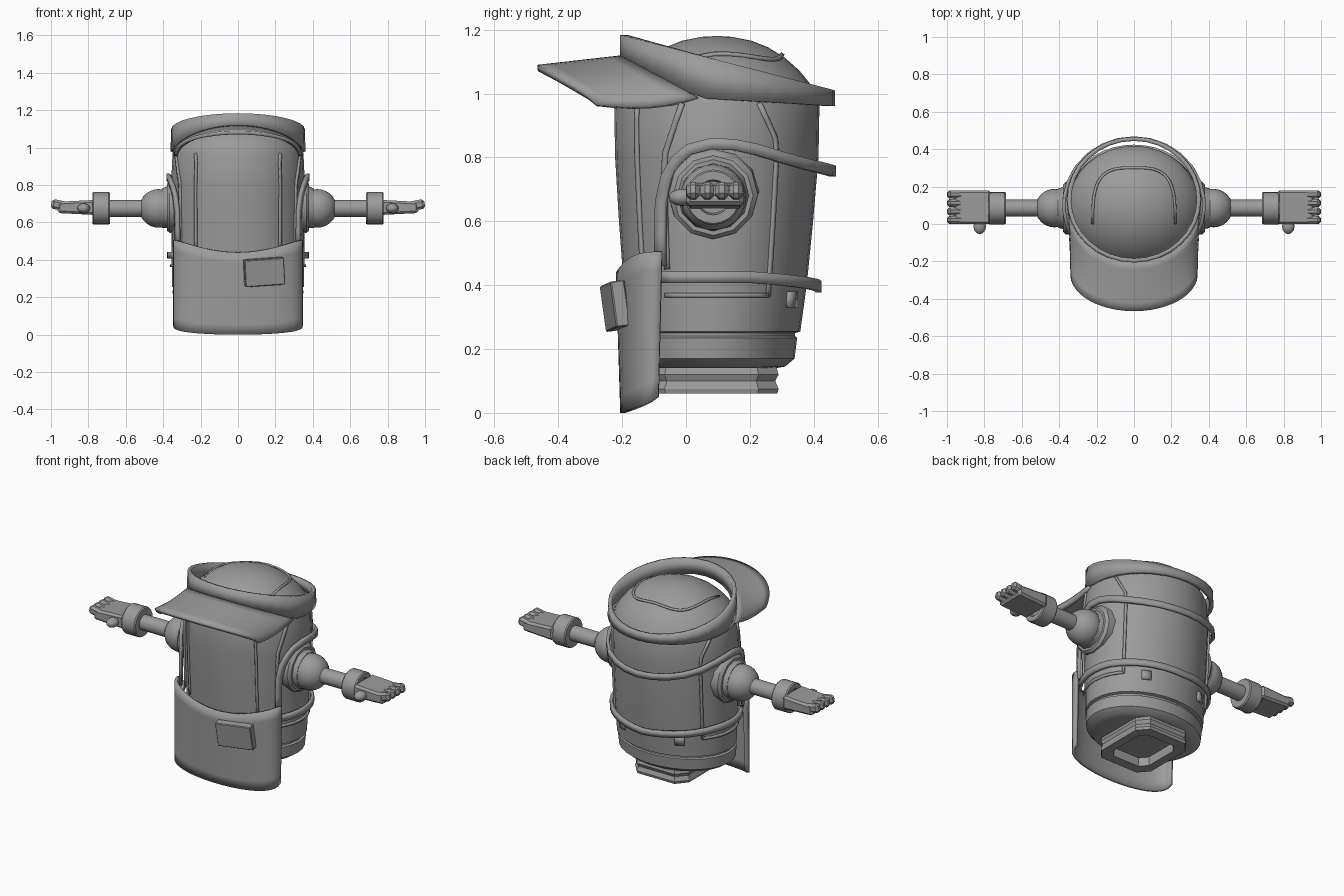
import bpy, bmesh, math
from math import sin, cos, pi, sqrt
from mathutils import Vector, Matrix

cube = bpy.data.objects.get("Cube")
if cube:
    bpy.data.objects.remove(cube)

grey = bpy.data.materials.new("plain_grey")
grey.use_nodes = True
grey.diffuse_color = (0.33, 0.33, 0.33, 1)
grey.node_tree.nodes["Principled BSDF"].inputs["Base Color"].default_value = (0.33, 0.33, 0.33, 1)


def finish(name, bm, thick=0, offset=0, angle=35):
    bmesh.ops.recalc_face_normals(bm, faces=bm.faces)
    me = bpy.data.meshes.new(name)
    bm.to_mesh(me)
    bm.free()
    me.materials.append(grey)
    ob = bpy.data.objects.new(name, me)
    bpy.context.collection.objects.link(ob)
    if thick:
        mod = ob.modifiers.new("thickness", 'SOLIDIFY')
        mod.thickness, mod.offset = thick, offset
    bpy.ops.object.select_all(action='DESELECT')
    ob.select_set(True)
    bpy.context.view_layer.objects.active = ob
    bpy.ops.object.shade_smooth_by_angle(angle=math.radians(angle))
    return ob


def loft(name, rows, wrap=True, caps=False, **kw):
    bm = bmesh.new()
    vs = [[bm.verts.new(p) for p in row] for row in rows]
    n = len(rows[0])
    for r0, r1 in zip(vs, vs[1:]):
        for i in range(n if wrap else n - 1):
            j = (i + 1) % n
            bm.faces.new((r0[i], r0[j], r1[j], r1[i]))
    if caps:
        bm.faces.new(vs[0])
        bm.faces.new(vs[-1])
    return finish(name, bm, **kw)


def ellipse(z, rx, cy, ry, n=32):
    return [(rx * sin(2 * pi * i / n), cy - ry * cos(2 * pi * i / n), z) for i in range(n)]


def ribbon(name, pts, width, thick):
    # flat band following a path around the body
    pts = [Vector(p) for p in pts]
    rows = []
    for i, p in enumerate(pts):
        t = (pts[min(i + 1, len(pts) - 1)] - pts[max(i - 1, 0)]).normalized()
        out = Vector((p.x, p.y - 0.09, max(0, p.z - 0.95) * 2))
        side = t.cross(out).normalized() * width / 2
        rows.append((p - side, p + side))
    return loft(name, rows, wrap=False, thick=thick)


def spin_x(name, s, profile, n=24, centre=(0.085, 0.675), tilt=0):
    # turned part along the arm axis
    rows = [[(s * x, centre[0] + r * cos(2 * pi * i / n), centre[1] + r * sin(2 * pi * i / n) - tilt * (x - 0.36))
             for i in range(n)] for x, r in profile]
    return loft(name, rows, caps=True)


def box(name, loc, size, rot=None, bevel=0.01, taper=1):
    bm = bmesh.new()
    bmesh.ops.create_cube(bm, size=1)
    for v in bm.verts:
        k = taper if v.co.x > 0 else 1
        v.co = Vector((v.co.x * size[0], v.co.y * size[1], v.co.z * size[2] * k))
    bmesh.ops.bevel(bm, geom=bm.edges[:], offset=bevel, segments=1, affect='EDGES')
    bm.transform(Matrix.Translation(loc) @ (rot or Matrix()))
    return finish(name, bm, angle=25)


def ball(name, loc, size, seg=12):
    bm = bmesh.new()
    bmesh.ops.create_uvsphere(bm, u_segments=seg, v_segments=seg // 2 + 2, radius=1)
    bm.transform(Matrix.Translation(loc) @ Matrix.Diagonal((*size, 1)))
    return finish(name, bm, angle=60)


# Barrel body: height, half width, front, back
body = [(0.14, 0.27, -0.13, 0.28), (0.145, 0.31, -0.16, 0.31), (0.17, 0.345, -0.18, 0.34),
        (0.235, 0.35, -0.182, 0.348), (0.24, 0.338, -0.178, 0.342), (0.25, 0.338, -0.178, 0.342),
        (0.255, 0.352, -0.185, 0.358), (0.4, 0.355, -0.195, 0.378), (0.6, 0.357, -0.21, 0.398),
        (0.8, 0.358, -0.222, 0.415), (0.97, 0.35, -0.225, 0.418)]


def dome_z(q):
    return 0.97 + 0.21 * max(0, 1 - q ** 2.2) ** 0.75


rings = [ellipse(z, rx, (f + b) / 2, (b - f) / 2) for z, rx, f, b in body]
for q in (0.97, 0.9, 0.8, 0.66, 0.5, 0.34, 0.15, 0.02):
    rings.append(ellipse(dome_z(q), 0.35 * q, 0.0965, 0.3215 * q))
loft("barrel_body", rings, caps=True)


def on_body(a, z, off=0.002):
    for (z0, *p), (z1, *q) in zip(body, body[1:]):
        if z0 <= z <= z1:
            t = (z - z0) / (z1 - z0)
            rx, f, b = [u + (v - u) * t for u, v in zip(p, q)]
            return ((rx + off) * sin(a), (f + b) / 2 - ((b - f) / 2 + off) * cos(a), z)


# Raised panel seams
for s, tag in ((1, "left"), (-1, "right")):
    heights = [0.45 + 0.052 * i for i in range(11)]
    ribbon(f"{tag}_face_inner_seam", [on_body(s * 0.68, z) for z in heights[:-1]] + [on_body(s * 0.7, 0.97)], 0.014, 0.012)
    ribbon(f"{tag}_face_outer_seam", [on_body(s * (1.03 + 0.2 * max(0, z - 0.8) / 0.17), min(z, 0.97)) for z in heights], 0.016, 0.014)
    rear = [on_body(s * (2.19 - 0.2 * max(0, z - 0.85) / 0.12), z)
            for z in [0.365 + 0.055 * i for i in range(12)]]
    ribbon(f"{tag}_rear_seam", rear, 0.014, 0.014)
    ribbon(f"{tag}_lower_seam", [on_body(s * (1.0 + 0.119 * i), 0.368) for i in range(11)], 0.014, 0.014)
    ribbon(f"{tag}_belt_tab", [on_body(s * a, 0.355) for a in (2.5, 2.58, 2.66)], 0.05, 0.02)

crown = []
for i in range(25):
    a = -pi / 2 + pi * i / 24
    x = 0.22 * math.copysign(abs(sin(a)) ** 0.6, a)
    y = 0.3 - 0.3 * (1 - max(0, cos(a)) ** 0.6)
    crown.append((x, y, dome_z(sqrt((x / 0.35) ** 2 + ((y - 0.0965) / 0.3215) ** 2)) + 0.002))
ribbon("crown_seam", crown, 0.012, 0.012)

# Base with open underside
foot = []
for z, k in ((0.15, 0.96), (0.12, 1), (0.1, 0.95), (0.075, 1), (0.06, 0.98), (0.06, 0.7), (0.11, 0.68)):
    shape = [(1, -0.7), (1, 0.7), (0.7, 1), (-0.7, 1), (-1, 0.7), (-1, -0.7), (-0.7, -1), (0.7, -1)]
    foot.append([(0.18 * k * x, 0.08 + 0.21 * k * y, z) for x, y in shape])
loft("base_frame", foot, caps=True, angle=25)

# Apron
N, M = 24, 8
rows = []
for j in range(M + 1):
    row = []
    for i in range(N + 1):
        a = -pi / 2 + pi * i / N
        c = max(0, cos(a))
        low = 0.05 * (1 - c ** 0.6)
        high = 0.505 - 0.065 * c ** 2.5
        z = low + (high - low) * j / M
        row.append((0.338 * sin(a), -0.075 - 0.012 * (1 - z / 0.5) - (0.11 + 0.055 * z) * c ** 0.8, z))
    rows.append(row)
loft("apron", rows, wrap=False, thick=0.018)

# Apron pocket
turn = Matrix.Rotation(math.radians(-4), 4, 'Y') @ Matrix.Rotation(math.radians(9), 4, 'Z') @ Matrix.Rotation(math.radians(8), 4, 'X')
box("apron_pocket", (0.14, -0.222, 0.335), (0.215, 0.045, 0.145), turn, 0.004)


# Shoulder strap and waist strap, both running round the back
def around(path, rx, cy, ry):
    half = [(rx * sqrt(max(0, 1 - ((y - cy) / ry) ** 2)), y, z) for y, z in path]
    return half + [(-x, y, z) for x, y, z in reversed(half[:-1])]


strap = [(-0.08, 0.46), (-0.08, 0.56), (-0.078, 0.66), (-0.06, 0.74), (-0.03, 0.79), (0.01, 0.825),
         (0.08, 0.843), (0.15, 0.84), (0.22, 0.825), (0.3, 0.8), (0.37, 0.78), (0.42, 0.768),
         (0.45, 0.76), (0.46, 0.757)]
ribbon("shoulder_strap", around(strap, 0.375, 0.1, 0.36), 0.035, 0.018)
belt = [(0.09 - 0.325 * cos(1.0 + (pi - 1.0) * i / 14), 0.425 - 0.03 * max(0, i - 6) / 8) for i in range(15)]
ribbon("waist_strap", around(belt, 0.37, 0.09, 0.325), 0.036, 0.018)

# Tilted headband
rows = [[], []]
for i in range(32):
    a = 2 * pi * i / 32
    x, y = 0.35 * sin(a), 0.13 - 0.325 * cos(a)
    top = 1.185 - 0.267 * (y + 0.2)
    bottom = 1.1 - 0.46 * (y + 0.2) if y < 0.05 else 0.985 - 0.06 * (y - 0.05)
    rows[0].append((x, y, bottom))
    rows[1].append((x * 0.99, y, top))
loft("headband", rows, thick=0.022)

# Visor
rows = []
for j in range(7):
    t = j / 6
    row = []
    for i in range(25):
        u = -1 + i / 12
        b, a = u * 1.3, u * pi / 2
        c = max(0, cos(a))
        inner = Vector((0.352 * sin(b), 0.125 - 0.325 * cos(b), 0.985 + 0.125 * c))
        outer = Vector((0.33 * sin(a), -0.28 - 0.185 * c, 0.962 + 0.118 * c ** 0.8))
        p = inner.lerp(outer, t)
        p.z -= 0.018 * sin(pi * t) * (1 - c)
        row.append(p)
    rows.append(row)
loft("visor", rows, wrap=False, thick=0.02)

# Arms and hands
for s, tag in ((1, "left"), (-1, "right")):
    spin_x(f"{tag}_shoulder_socket", s, [(0.3, 0.145), (0.365, 0.14), (0.38, 0.125), (0.38, 0.112),
                                         (0.405, 0.105), (0.405, 0.08)], 12, (0.085, 0.685), 0.2)
    ball(f"{tag}_shoulder_ball", (s * 0.425, 0.085, 0.675), (0.103, 0.103, 0.103), 24)
    spin_x(f"{tag}_arm", s, [(0.45, 0.045), (0.72, 0.045)], 16)
    spin_x(f"{tag}_cuff", s, [(0.685, 0.06), (0.685, 0.082), (0.692, 0.087), (0.772, 0.087),
                              (0.779, 0.082), (0.779, 0.055), (0.75, 0.05)], 20)
    flip = Matrix.Rotation(pi if s < 0 else 0, 4, 'Z')
    box(f"{tag}_palm", (s * 0.865, 0.09, 0.68), (0.2, 0.18, 0.08), flip, 0.012, 0.75)
    for k in range(4):
        y = 0.022 + 0.045 * k
        lean = Matrix.Rotation(-s * 0.2, 4, 'Y') @ flip
        box(f"{tag}_finger_{k + 1}", (s * 0.955, y, 0.692), (0.088, 0.042, 0.052), lean, 0.013)
    ball(f"{tag}_thumb", (s * 0.825, -0.012, 0.675), (0.034, 0.042, 0.027))
